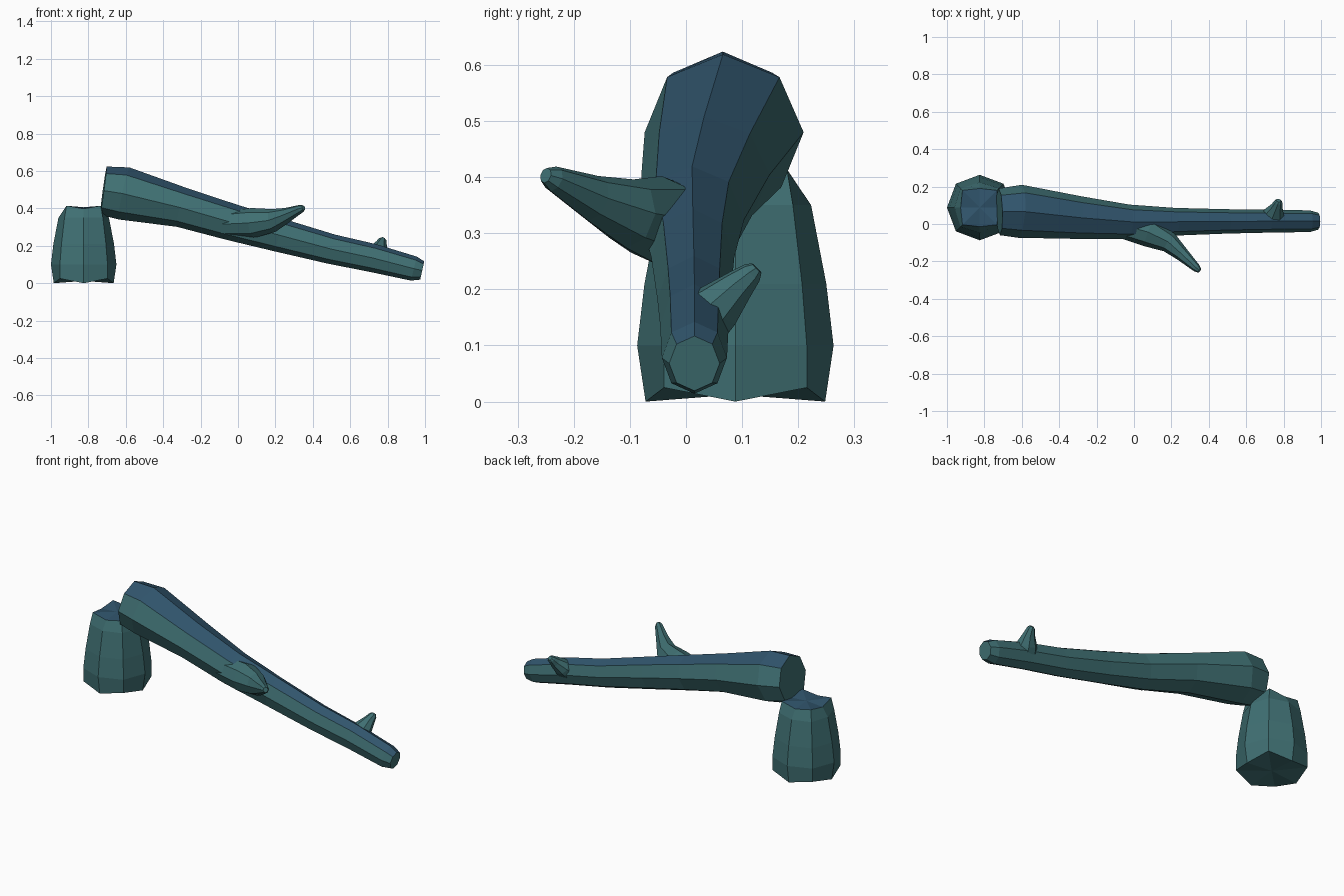
import bpy, bmesh, math
from mathutils import Vector

if "Cube" in bpy.data.objects:
    bpy.data.objects.remove(bpy.data.objects["Cube"])


def material(name, rgb):
    m = bpy.data.materials.new(name)
    m.diffuse_color = (*rgb, 1)
    m.use_nodes = True
    m.node_tree.nodes["Principled BSDF"].inputs["Base Color"].default_value = m.diffuse_color
    return m


BARK = material("bark", (0.05, 0.16, 0.17))
TOP = material("weathered_top", (0.03, 0.09, 0.15))


def loft(name, rings, top_segments=(), blue_cap=False):
    """Join eight-sided rings; each ring is a list of Vectors."""
    bm = bmesh.new()
    rows = [[bm.verts.new(p) for p in ring] for ring in rings]
    n = len(rows[0])
    for a, b in zip(rows, rows[1:]):
        for i in range(n):
            j = (i + 1) % n
            f = bm.faces.new((a[i], a[j], b[j], b[i]))
            f.material_index = int(i in top_segments)
    caps = []
    for row in (rows[0], rows[-1]):
        c = bm.verts.new(sum((v.co for v in row), Vector()) / n)
        caps.append([bm.faces.new((row[i], row[(i + 1) % n], c)) for i in range(n)])
    if blue_cap:
        for f in caps[1]:
            f.material_index = 1
    bmesh.ops.recalc_face_normals(bm, faces=bm.faces[:])
    me = bpy.data.meshes.new(name)
    bm.to_mesh(me)
    bm.free()
    me.materials.append(BARK)
    me.materials.append(TOP)
    ob = bpy.data.objects.new(name, me)
    bpy.context.collection.objects.link(ob)
    return ob


def limb(name, sections, top_segments=()):
    """Tube along (x, y, z, half width, half height) sections."""
    pts = [Vector(s[:3]) for s in sections]
    rings = []
    for k, s in enumerate(sections):
        t = (pts[min(k + 1, len(pts) - 1)] - pts[max(k - 1, 0)]).normalized()
        side = Vector((0, 0, 1)).cross(t).normalized()
        up = t.cross(side)
        rings.append([pts[k] + side * s[3] * math.cos(i * math.pi / 4)
                      + up * s[4] * math.sin(i * math.pi / 4) for i in range(8)])
    return loft(name, rings, top_segments)


# Stump: (radius, height) at the cardinal corners, then at the diagonal corners
cardinal = [(0.16, 0.0), (0.175, 0.10), (0.162, 0.21), (0.135, 0.35), (0.102, 0.398)]
diagonal = [(0.18, 0.025), (0.18, 0.10), (0.168, 0.21), (0.145, 0.35), (0.13, 0.414)]
stump_rings = []
for c, d in zip(cardinal, diagonal):
    ring = []
    for i in range(8):
        r, z = d if i % 2 else c
        a = i * math.pi / 4
        ring.append(Vector((-0.825 + r * math.cos(a), 0.088 + r * math.sin(a), z)))
    stump_rings.append(ring)
loft("stump", stump_rings, blue_cap=True)

# Fallen log leaning on the stump
limb("fallen_log", [
    (-0.72, 0.065, 0.495, 0.125, 0.13),
    (-0.61, 0.068, 0.48, 0.142, 0.142),
    (-0.30, 0.035, 0.405, 0.115, 0.107),
    (-0.03, 0.012, 0.325, 0.092, 0.098),
    (0.22, 0.012, 0.257, 0.074, 0.09),
    (0.50, 0.014, 0.182, 0.065, 0.08),
    (0.72, 0.015, 0.135, 0.061, 0.076),
    (0.94, 0.015, 0.078, 0.058, 0.066),
    (0.985, 0.015, 0.068, 0.045, 0.05),
], top_segments=(1, 2))

# Front branch
limb("front_branch", [
    (-0.08, 0.0, 0.315, 0.07, 0.07),
    (0.08, -0.045, 0.322, 0.078, 0.08),
    (0.19, -0.10, 0.335, 0.055, 0.062),
    (0.26, -0.165, 0.362, 0.037, 0.042),
    (0.335, -0.236, 0.397, 0.022, 0.023),
    (0.35, -0.25, 0.403, 0.013, 0.014),
])

# Short knot branch near the thin end
limb("rear_branch", [
    (0.735, 0.01, 0.13, 0.075, 0.06),
    (0.75, 0.06, 0.172, 0.055, 0.045),
    (0.765, 0.095, 0.208, 0.032, 0.03),
    (0.772, 0.118, 0.23, 0.022, 0.02),
    (0.773, 0.126, 0.238, 0.012, 0.012),
])
